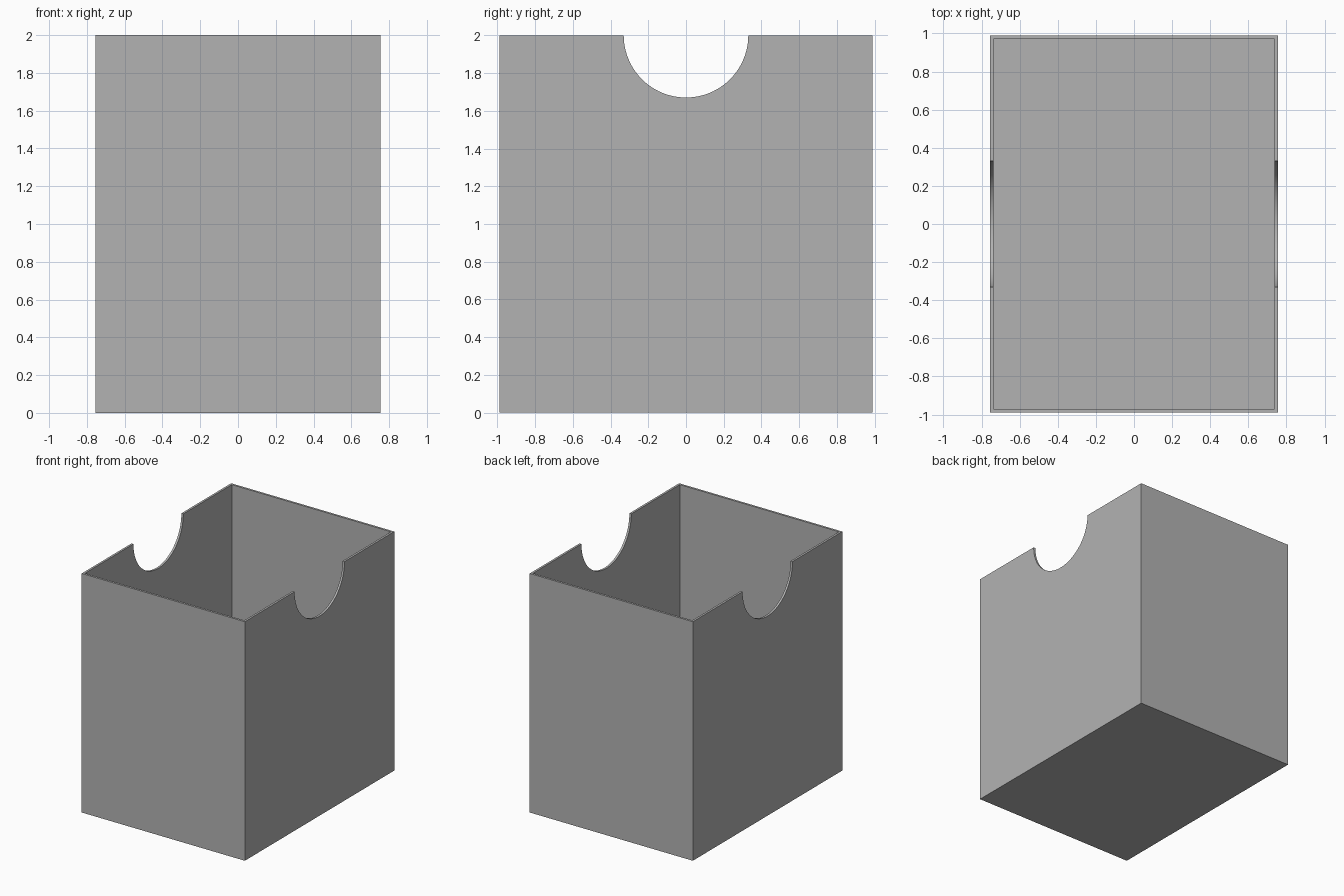
import bpy
import bmesh
from math import pi
from mathutils import Matrix

HALF_X, HALF_Y, HEIGHT = 0.755, 0.988, 2.0
WALL = 0.018
NOTCH_RADIUS = 0.33

cube = bpy.data.objects.get("Cube")
if cube:
    bpy.data.objects.remove(cube, do_unlink=True)


def make_material(name, colour):
    mat = bpy.data.materials.new(name)
    mat.use_nodes = True
    mat.diffuse_color = colour
    mat.node_tree.nodes["Principled BSDF"].inputs["Base Color"].default_value = colour
    return mat


def make_object(name, bm, mat):
    mesh = bpy.data.meshes.new(name)
    bm.to_mesh(mesh)
    bm.free()
    mesh.materials.append(mat)
    obj = bpy.data.objects.new(name, mesh)
    bpy.context.collection.objects.link(obj)
    return obj


grey = make_material("light grey", (0.45, 0.45, 0.45, 1))

# Open box: inset the top face, then push it down to the floor
bm = bmesh.new()
size = Matrix.Diagonal((2 * HALF_X, 2 * HALF_Y, HEIGHT, 1))
bmesh.ops.create_cube(bm, size=1, matrix=Matrix.Translation((0, 0, HEIGHT / 2)) @ size)
top = max(bm.faces, key=lambda f: f.calc_center_median().z)
bmesh.ops.inset_region(bm, faces=[top], thickness=WALL, use_even_offset=True)
inner = bmesh.ops.extrude_discrete_faces(bm, faces=[top])["faces"][0]
bmesh.ops.translate(bm, verts=inner.verts, vec=(0, 0, WALL - HEIGHT))
bmesh.ops.recalc_face_normals(bm, faces=bm.faces)
box = make_object("open_box", bm, grey)

# Cylinder along x that cuts the finger notch in both side walls
bm = bmesh.new()
place = Matrix.Translation((0, 0, HEIGHT)) @ Matrix.Rotation(pi / 2, 4, "Y")
bmesh.ops.create_cone(bm, cap_ends=True, segments=96, radius1=NOTCH_RADIUS,
                      radius2=NOTCH_RADIUS, depth=2 * HALF_X + 0.4, matrix=place)
cutter = make_object("notch_cutter", bm, grey)
cutter.hide_render = True
cutter.hide_set(True)

notch = box.modifiers.new("finger_notches", "BOOLEAN")
notch.operation = "DIFFERENCE"
notch.solver = "EXACT"
notch.object = cutter

# Bake the cut, drop the cutter and smooth only the notch curve
bpy.context.view_layer.objects.active = box
box.select_set(True)
bpy.ops.object.modifier_apply(modifier=notch.name)
bpy.data.objects.remove(cutter, do_unlink=True)
bpy.ops.object.shade_smooth_by_angle(angle=pi / 6)
